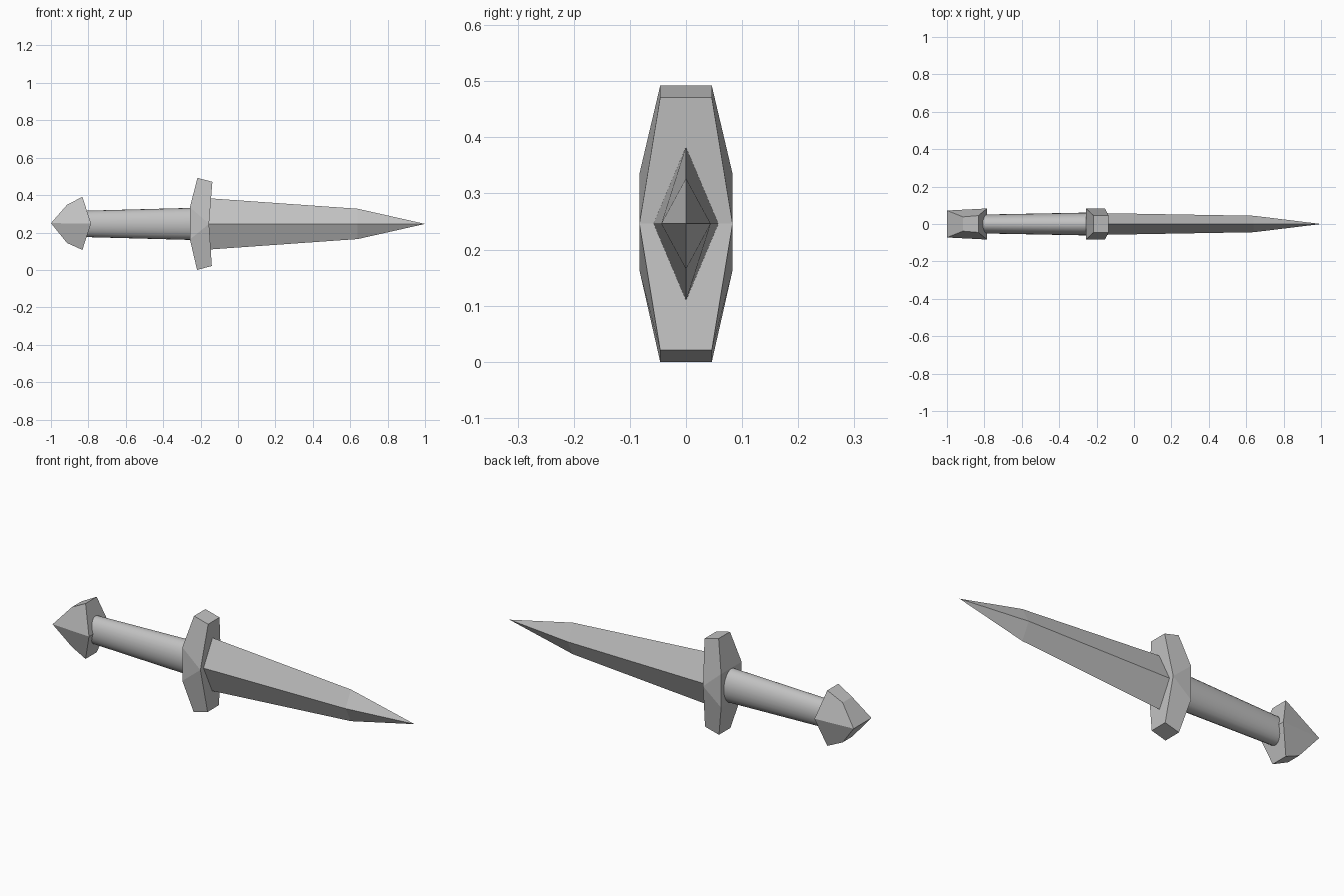
import bpy, bmesh, math
from mathutils import Vector

cube = bpy.data.objects.get("Cube")
if cube:
    bpy.data.objects.remove(cube, do_unlink=True)

AXIS_Z = 0.246

metal = bpy.data.materials.new("grey metal")
metal.use_nodes = True
GREY = (0.54, 0.54, 0.54, 1)
metal.diffuse_color = GREY
metal.node_tree.nodes["Principled BSDF"].inputs["Base Color"].default_value = GREY


def finish(name, bm):
    bmesh.ops.recalc_face_normals(bm, faces=bm.faces)
    mesh = bpy.data.meshes.new(name)
    bm.to_mesh(mesh)
    bm.free()
    mesh.materials.append(metal)
    obj = bpy.data.objects.new(name, mesh)
    bpy.context.collection.objects.link(obj)
    return obj


def slab(name, profile, sides):
    """Outline of (x, height from axis, half width), mirrored across y."""
    bm = bmesh.new()
    left, right = [[bm.verts.new((x, s * w, AXIS_Z + h)) for x, h, w in profile]
                   for s in (1, -1)]
    for ring in (left, right):
        for side in sides:
            bm.faces.new([ring[i] for i in side])
    for i in range(len(profile)):
        j = (i + 1) % len(profile)
        bm.faces.new((left[i], left[j], right[j], right[i]))
    return finish(name, bm)


def loft(name, sections, count, tip=None):
    """Elliptical rings of (x, half width, half height) along the x axis."""
    bm = bmesh.new()
    rings = []
    for x, w, h in sections:
        angles = [math.tau * k / count for k in range(count)]
        rings.append([bm.verts.new((x, w * math.cos(a), AXIS_Z + h * math.sin(a)))
                      for a in angles])
    for a, b in zip(rings, rings[1:]):
        for k in range(count):
            n = (k + 1) % count
            bm.faces.new((a[k], a[n], b[n], b[k]))
    bm.faces.new(rings[0])
    if tip is None:
        bm.faces.new(rings[-1])
    else:
        point = bm.verts.new(Vector((tip, 0, AXIS_Z)))
        for k in range(count):
            bm.faces.new((rings[-1][k], rings[-1][(k + 1) % count], point))
    return finish(name, bm)


# Blade: diamond section tapering to a point
loft("blade", [(-0.17, 0.058, 0.138), (0.64, 0.044, 0.081)], 4, tip=1.0)

# Grip: smooth oval rod
grip = loft("grip", [(-0.83, 0.05, 0.07), (-0.2, 0.062, 0.087)], 24)
bpy.ops.object.select_all(action="DESELECT")
grip.select_set(True)
bpy.context.view_layer.objects.active = grip
bpy.ops.object.shade_smooth_by_angle(angle=math.radians(40))

# Cross guard: wide in the middle, arms swept towards the blade
slab("cross_guard",
     [(-0.217, 0.246, 0.046), (-0.137, 0.225, 0.046), (-0.155, 0, 0.083),
      (-0.14, -0.225, 0.046), (-0.219, -0.246, 0.046),
      (-0.257, -0.083, 0.083), (-0.257, 0.089, 0.083)],
     [(0, 1, 2, 6), (6, 2, 5), (5, 2, 3, 4)])

# Pommel: pointed wedge with narrow upper and lower ends
slab("pommel",
     [(-1.0, 0.004, 0.072), (-0.914, 0.102, 0.038), (-0.832, 0.145, 0.045),
      (-0.786, 0.002, 0.083), (-0.832, -0.139, 0.045), (-0.914, -0.102, 0.038)],
     [(0, 1, 2, 3), (0, 3, 4, 5)])
